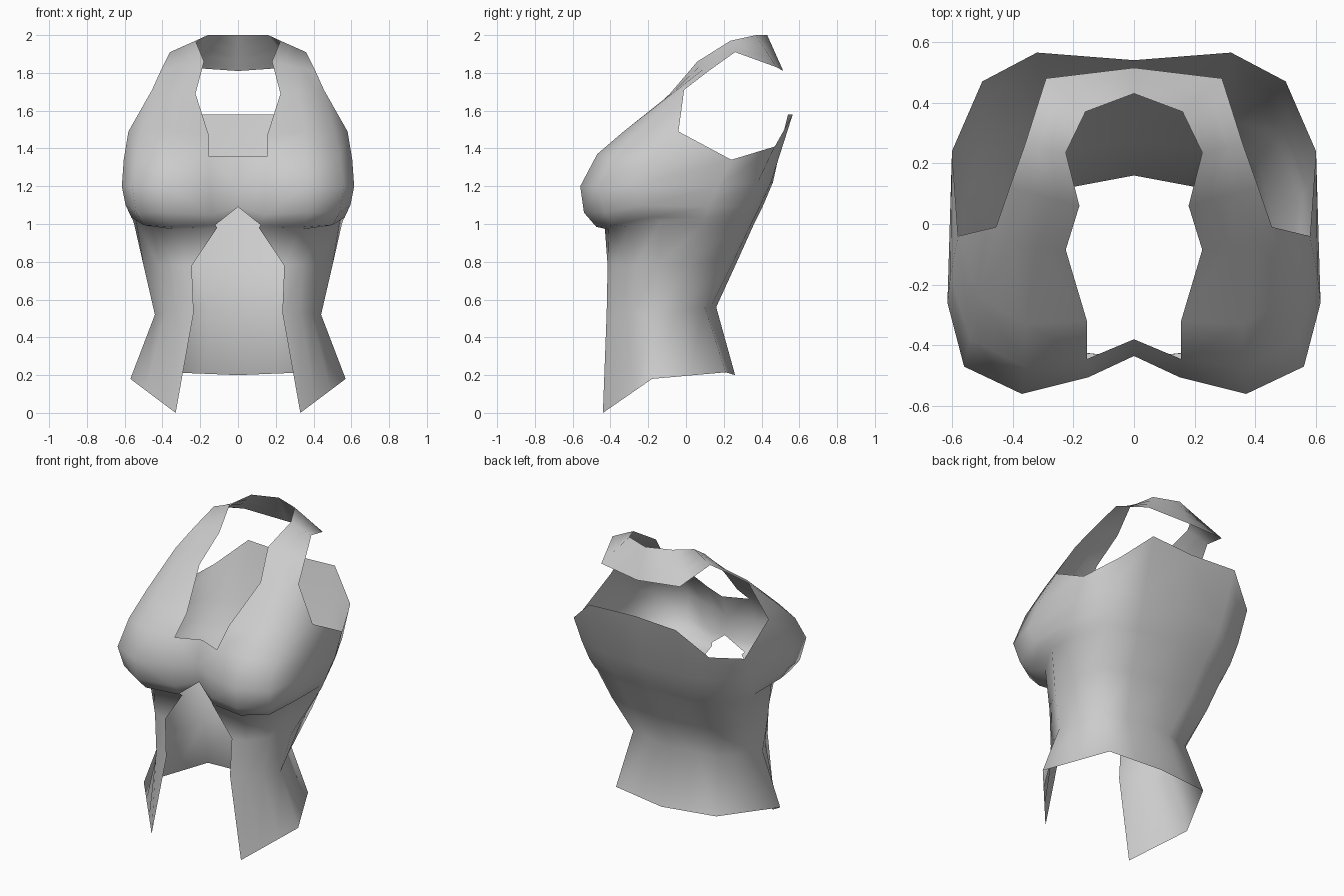
import bpy, bmesh
from mathutils import Vector

cube = bpy.data.objects.get("Cube")
if cube:
    bpy.data.objects.remove(cube)

fabric = bpy.data.materials.new("grey fabric")
fabric.use_nodes = True
grey = (0.6, 0.6, 0.6, 1)
fabric.diffuse_color = grey
fabric.node_tree.nodes["Principled BSDF"].inputs["Base Color"].default_value = grey


def row(keys):
    """Points by column (front middle to back middle), filling gaps between keys."""
    cols, points = sorted(keys), {}
    for a, b in zip(cols, cols[1:]):
        for c in range(a, b + 1):
            points[c] = Vector(keys[a]).lerp(Vector(keys[b]), (c - a) / (b - a))
    return points


def loft(bm, rows):
    """Skin neighbouring rows, closing with a triangle where one corner is missing."""
    verts = [{c: bm.verts.new(p) for c, p in r.items()} for r in rows]
    for low, high in zip(verts, verts[1:]):
        for c in range(8):
            ring = [low.get(c), low.get(c + 1), high.get(c + 1), high.get(c)]
            ring = [v for v in ring if v]
            if len(ring) > 2:
                bm.faces.new(ring)


# Left half of the body: hem, waist, ribs, underbust, bust, armhole level
hem = row({1: (.33, -.44, 0), 4: (.57, -.18, .18), 6: (.37, .21, .215), 8: (0, .26, .2)})
waist = row({1: (.235, -.42, .53), 2: (.33, -.39, .53), 4: (.44, -.18, .52),
             6: (.32, .1, .56), 8: (0, .16, .56)})
ribs = row({1: (.245, -.415, .78), 2: (.34, -.39, .78), 4: (.5, -.15, .78),
            6: (.41, .2, .8), 7: (.23, .25, .8), 8: (0, .27, .8)})
underbust = row({1: (.11, -.43, .98), 2: (.33, -.41, .97), 3: (.45, -.3, .985),
                 4: (.54, -.13, 1.02), 5: (.55, .09, 1), 6: (.46, .28, 1),
                 7: (.26, .345, 1), 8: (0, .36, 1)})
bust_base = row({1: (.12, -.445, .995), 2: (.35, -.475, .985), 3: (.5, -.38, .995),
                 4: (.565, -.19, 1.035), 5: (.56, .1, 1.03), 6: (.47, .3, 1.03),
                 7: (.265, .36, 1.03), 8: (0, .375, 1.03)})
bust_low = row({0: (0, -.41, 1.09), 1: (.14, -.475, 1.05), 2: (.37, -.54, 1.06),
                3: (.54, -.43, 1.06), 4: (.595, -.23, 1.1), 5: (.575, .12, 1.09),
                6: (.485, .33, 1.09), 7: (.28, .39, 1.09), 8: (0, .405, 1.09)})
bust_mid = row({0: (0, -.435, 1.2), 1: (.15, -.505, 1.2), 2: (.37, -.56, 1.2),
                3: (.56, -.47, 1.2), 4: (.615, -.26, 1.2), 5: (.6, .17, 1.2),
                6: (.505, .38, 1.22), 7: (.3, .45, 1.22), 8: (0, .46, 1.22)})
top_edge = row({0: (0, -.38, 1.36), 1: (.155, -.445, 1.36), 2: (.36, -.47, 1.37),
                3: (.54, -.38, 1.36), 4: (.605, -.17, 1.34), 5: (.6, .24, 1.34),
                6: (.5, .47, 1.41), 7: (.32, .565, 1.58), 8: (0, .54, 1.58)})

# Strap from the bust over the shoulder into the collar behind the neck
strap_base = {c: p for c, p in top_edge.items() if 1 <= c <= 5}
straps = [strap_base,
          row({1: (.155, -.32, 1.47), 2: (.36, -.33, 1.49), 3: (.51, -.24, 1.5), 4: (.58, -.04, 1.49)}),
          row({1: (.225, -.085, 1.69), 3: (.41, -.06, 1.7), 4: (.455, -.01, 1.71)}),
          row({1: (.18, .06, 1.86), 4: (.41, .12, 1.81)}),
          row({1: (.225, .235, 1.97), 4: (.36, .26, 1.91)}),
          row({1: (.16, .37, 2), 4: (.29, .48, 1.83)}),
          row({1: (0, .43, 2), 4: (0, .515, 1.81)})]

bm = bmesh.new()
loft(bm, [hem, waist, ribs, underbust, bust_base, bust_low, bust_mid, top_edge])
loft(bm, straps)
bmesh.ops.remove_doubles(bm, verts=bm.verts, dist=0.001)
mesh = bpy.data.meshes.new("halter_top")
bm.to_mesh(mesh)
bm.free()
mesh.materials.append(fabric)
mesh.shade_smooth()

top = bpy.data.objects.new("halter_top", mesh)
bpy.context.collection.objects.link(top)
mirror = top.modifiers.new("right half", 'MIRROR')
mirror.use_clip = True
